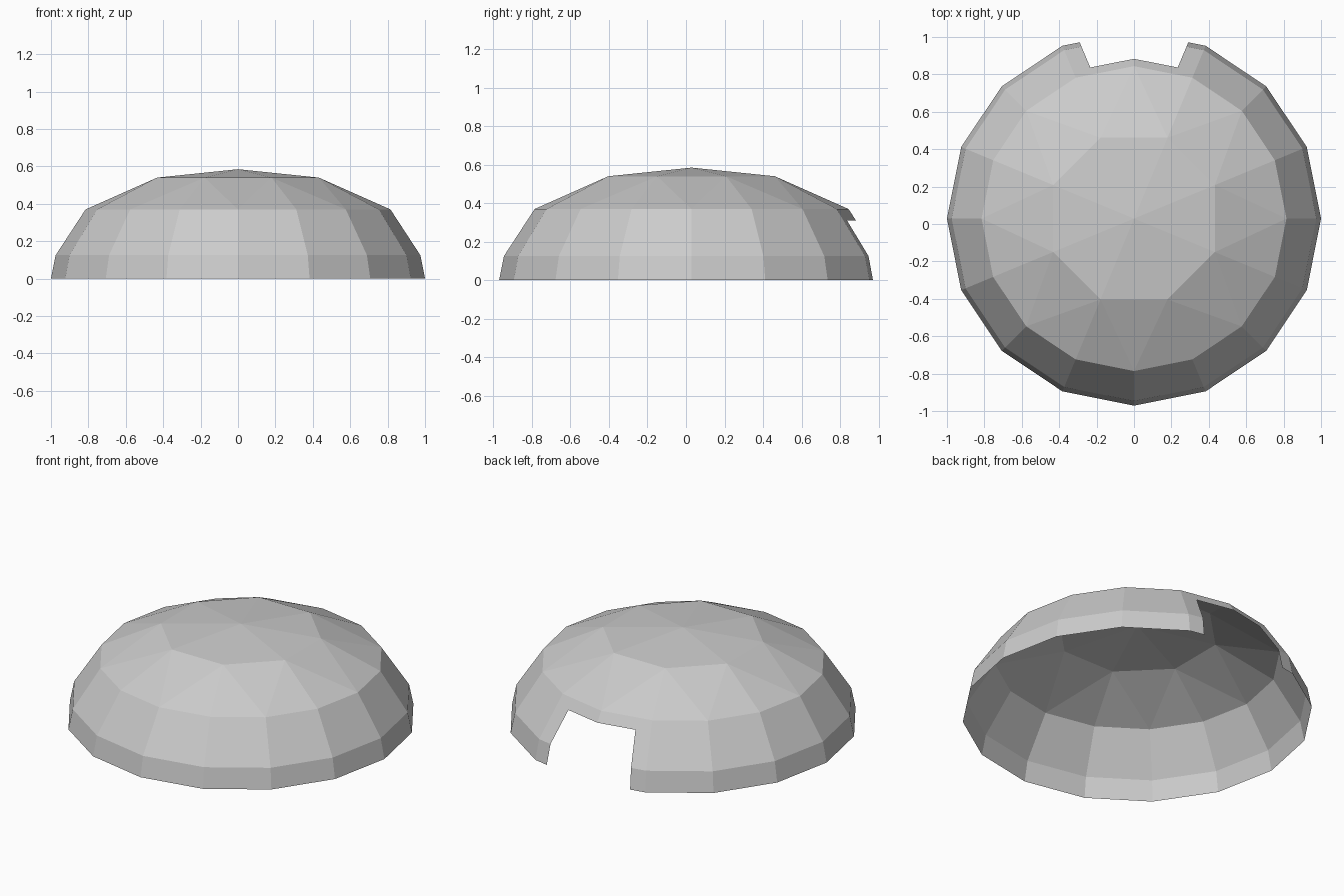
import bpy, bmesh, math
from mathutils import Vector

default = bpy.data.objects.get("Cube")
if default:
    bpy.data.objects.remove(default)

CY = 0.029         # dome axis is slightly behind the origin
SIDES = 16

snow = bpy.data.materials.new("light grey")
snow.use_nodes = True
grey = (0.6, 0.6, 0.6, 1)
snow.diffuse_color = grey
snow.node_tree.nodes["Principled BSDF"].inputs["Base Color"].default_value = grey

bm = bmesh.new()


def ring(radius, z, count, offset=0.0):
    step = math.tau / count
    return [bm.verts.new((radius * math.cos(step * (i + offset)),
                          CY + radius * math.sin(step * (i + offset)), z))
            for i in range(count)]


# Wall courses
base = ring(1.0, 0.0, SIDES)
low = ring(0.975, 0.125, SIDES)
high = ring(0.815, 0.37, SIDES)
for a, b in ((base, low), (low, high)):
    for i in range(SIDES):
        j = (i + 1) % SIDES
        bm.faces.new((a[i], a[j], b[j], b[i]))

# Shoulder, stepping from sixteen sides down to eight, and the shallow cap
crown = ring(0.468, 0.54, 8, 0.5)
apex = bm.verts.new((0, CY, 0.585))
for k in range(8):
    c, n = crown[k], crown[(k + 1) % 8]
    before, mid, after = (high[(2 * k + d) % SIDES] for d in (0, 1, 2))
    bm.faces.new((before, mid, c))
    bm.faces.new((mid, after, c))
    bm.faces.new((after, n, c))
    bm.faces.new((c, n, apex))


# Doorway cut through the back wall
def back_wall():
    return [f for f in bm.faces
            if f.calc_center_median().y > 0.8
            and abs(f.calc_center_median().x) < 0.3
            and f.calc_center_median().z < 0.36]


def cut(point, normal, faces):
    edges = {e for f in faces for e in f.edges}
    verts = {v for f in faces for v in f.verts}
    bmesh.ops.bisect_plane(bm, geom=list(verts) + list(edges) + faces,
                           plane_co=point, plane_no=normal, dist=1e-5)


LINTEL = 0.31
cut((0, 0, LINTEL), (0, 0, 1), back_wall())
for side in (-1, 1):
    lower = [f for f in back_wall() if f.calc_center_median().z < LINTEL]
    cut((side * 0.29, 0.97, 0), (side * 0.13, -0.055, 0), lower)

jamb = Vector((0.13, -0.055))
opening = []
for f in back_wall():
    c = f.calc_center_median()
    inside = jamb.dot(Vector((abs(c.x) - 0.29, c.y - 0.97))) < 0
    if inside and c.z < LINTEL:
        opening.append(f)
bmesh.ops.delete(bm, geom=opening, context='FACES')

mesh = bpy.data.meshes.new("dome_shell")
bm.normal_update()
bm.to_mesh(mesh)
bm.free()
mesh.materials.append(snow)
dome = bpy.data.objects.new("dome_shell", mesh)
bpy.context.collection.objects.link(dome)
